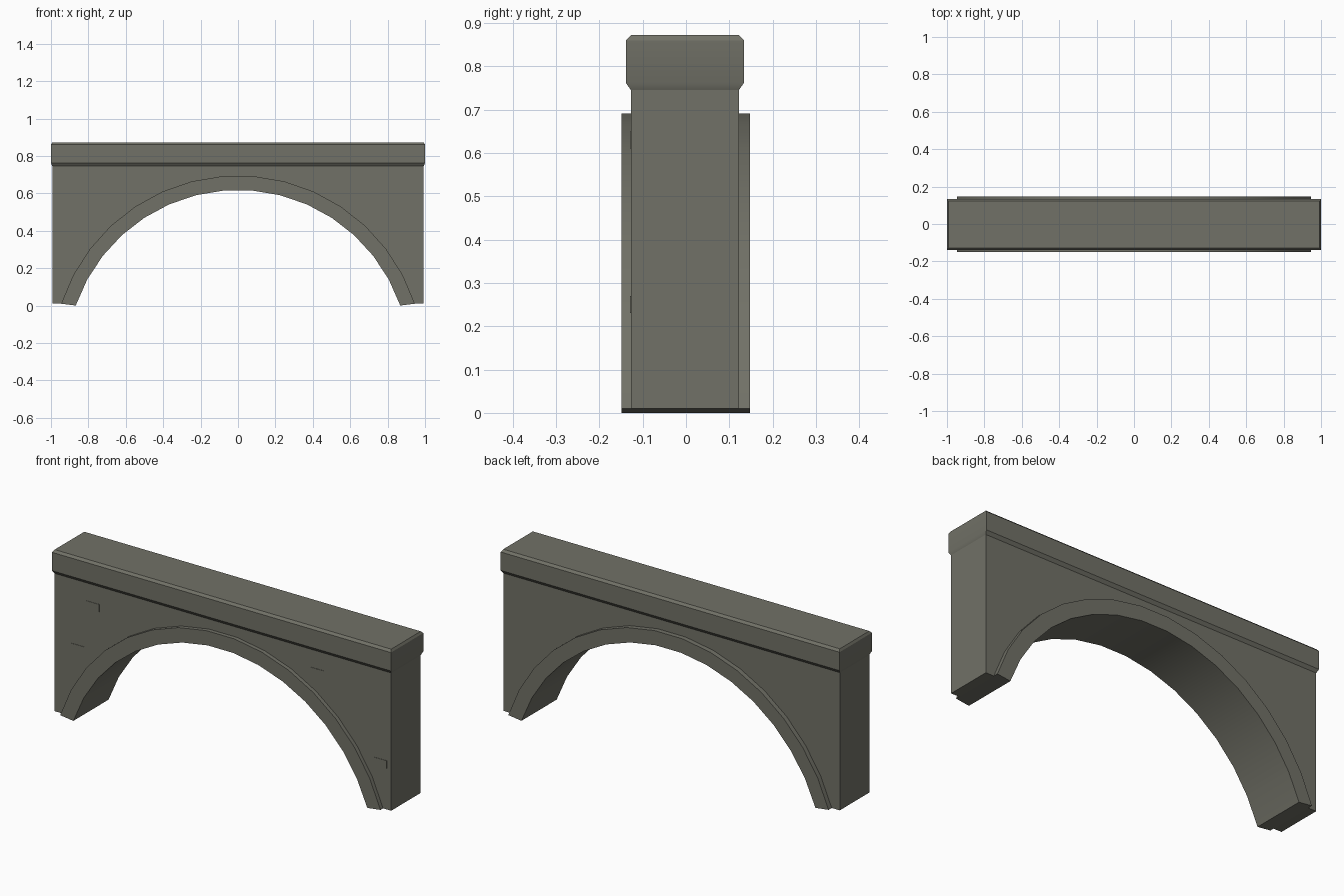
import bpy, bmesh, math

if "Cube" in bpy.data.objects:
    bpy.data.objects.remove(bpy.data.objects["Cube"])

stone = bpy.data.materials.new("grey green stone")
stone.diffuse_color = (0.165, 0.165, 0.135, 1)
stone.use_nodes = True
stone.node_tree.nodes["Principled BSDF"].inputs["Base Color"].default_value = stone.diffuse_color

CENTRE_Z = -0.30   # centre of the arch circle, below ground
SEGMENTS = 15


def finish(name, bm):
    """Turn a bmesh into a shaded object."""
    bmesh.ops.recalc_face_normals(bm, faces=bm.faces)
    mesh = bpy.data.meshes.new(name)
    bm.to_mesh(mesh)
    bm.free()
    mesh.materials.append(stone)
    obj = bpy.data.objects.new(name, mesh)
    bpy.context.collection.objects.link(obj)
    bpy.ops.object.select_all(action='DESELECT')
    obj.select_set(True)
    bpy.context.view_layer.objects.active = obj
    bpy.ops.object.shade_smooth_by_angle(angle=math.radians(30))
    return obj


def loft(name, rings, closed=False):
    """Bridge equal-length vertex rings and cap both ends."""
    bm = bmesh.new()
    vs = [[bm.verts.new(p) for p in ring] for ring in rings]
    n = len(vs[0])
    for a, b in zip(vs, vs[1:]):
        for i in range(n):
            j = (i + 1) % n
            bm.faces.new((a[i], a[j], b[j], b[i]))
    bm.faces.new(vs[0])
    bm.faces.new(vs[-1])
    return finish(name, bm)


def arc(radius, foot_z):
    """Points (x, z) along the arch from left foot to right foot."""
    start = math.asin((foot_z - CENTRE_Z) / radius)
    pts = []
    for i in range(SEGMENTS + 1):
        a = math.pi - start - i * (math.pi - 2 * start) / SEGMENTS
        pts.append((radius * math.cos(a), CENTRE_Z + radius * math.sin(a)))
    return pts


def wall_strip(name, lower, upper, y0, y1):
    """Solid between a lower and an upper line, with thickness in y."""
    return loft(name, [[(lx, y0, lz), (ux, y0, uz), (ux, y1, uz), (lx, y1, lz)]
                       for (lx, lz), (ux, uz) in zip(lower, upper)])


# Spandrel wall; its arched edge is hidden inside the arch ring
low = [(-0.993, 0.01)] + arc(0.96, 0.01) + [(0.993, 0.01)]
wall_strip("spandrel_wall", low, [(x, 0.78) for x, z in low], -0.127, 0.122)

# Projecting arch ring
wall_strip("arch_ring", arc(0.918, 0.0), arc(0.995, 0.01), -0.149, 0.148)


# Chamfered coping along the top
def rect(hx, y0, y1, z):
    return [(-hx, y0, z), (hx, y0, z), (hx, y1, z), (-hx, y1, z)]


loft("coping", [rect(0.993, -0.127, 0.122, 0.745),
                rect(1.0, -0.139, 0.134, 0.762),
                rect(1.0, -0.139, 0.134, 0.86),
                rect(0.993, -0.127, 0.122, 0.872)])

# Small, almost flush facing bricks on the front
for i, (x, z) in enumerate([(-0.768, 0.63), (-0.855, 0.38), (0.56, 0.63), (0.93, 0.25)]):
    loft(f"facing_brick_{i + 1}", [rect(0.038, -0.129, -0.12, z - 0.02),
                                   rect(0.038, -0.129, -0.12, z + 0.02)]).location.x = x
